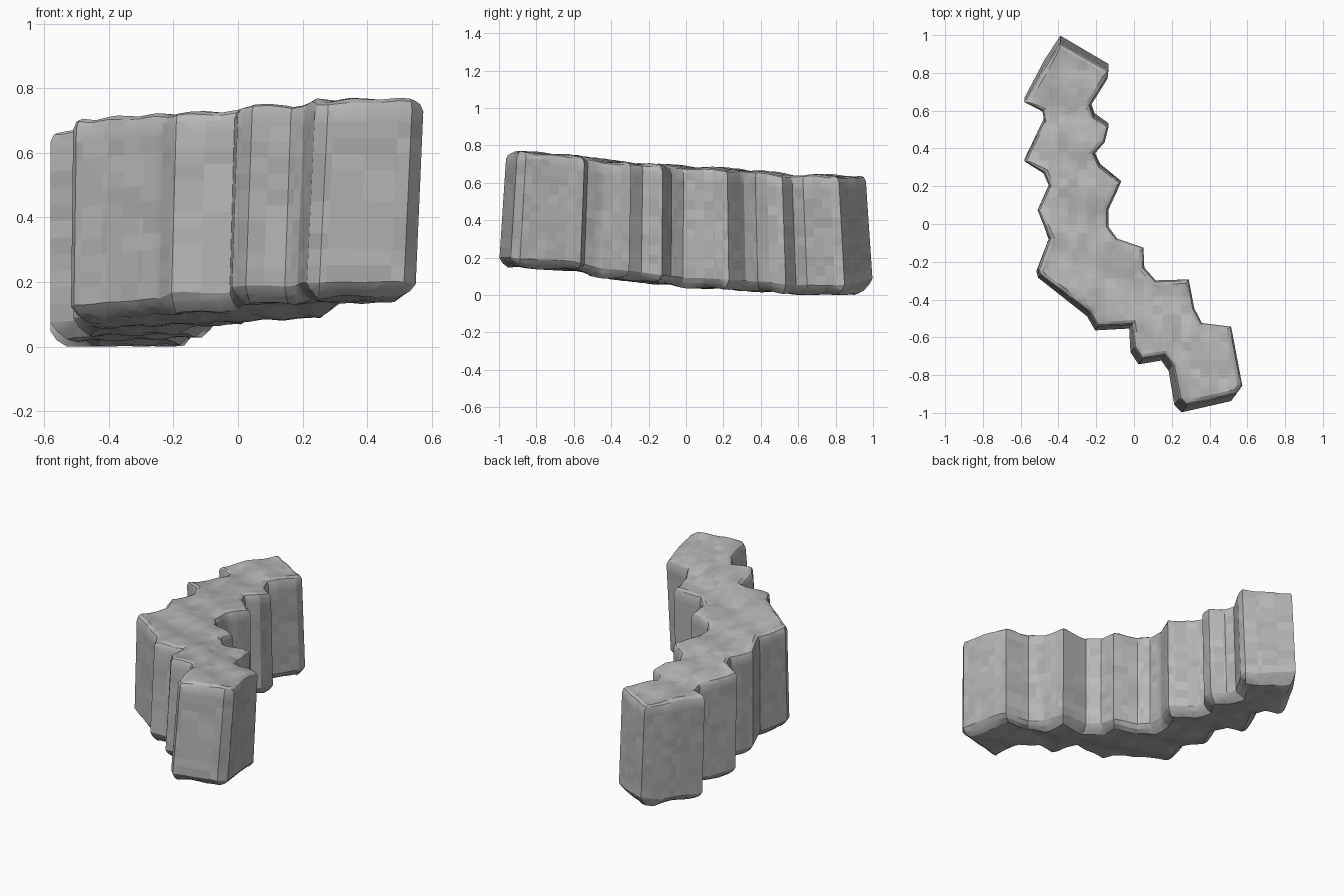
import bpy, bmesh, math, random
from mathutils import Vector

if "Cube" in bpy.data.objects:
    bpy.data.objects.remove(bpy.data.objects["Cube"])

random.seed(7)

# Stepped, curving footprint of the rock wall (clockwise from the back tip)
OUTLINE = [(-.39, 1), (-.135, .85), (-.14, .8), (-.23, .65), (-.21, .59), (-.135, .535),
           (-.155, .45), (-.21, .385), (-.18, .32), (-.07, .23), (-.09, .18), (-.135, .08),
           (-.135, -.015), (-.09, -.08), (.05, -.13), (.055, -.24), (.115, -.31), (.29, -.305),
           (.32, -.465), (.36, -.545), (.515, -.565), (.575, -.89), (.54, -.94), (.28, -1),
           (.24, -.96), (.205, -.78), (.165, -.725), (.045, -.745), (0, -.68), (-.01, -.555),
           (-.19, -.565), (-.235, -.49), (-.5, -.285), (-.51, -.25), (-.45, -.08), (-.51, .075),
           (-.45, .21), (-.48, .28), (-.58, .345), (-.475, .565), (-.485, .62), (-.58, .67),
           (-.475, .87)]
# Height of the top and underside along the wall: (y, z)
TOP = [(-1, .765), (-.75, .755), (-.5, .725), (-.3, .70), (0, .685), (.3, .67), (.6, .64), (1, .635)]
BOTTOM = [(-1, .155), (-.6, .135), (-.5, .105), (-.3, .08), (0, .045), (.3, .03), (.7, .0), (.9, .01), (1, .04)]
# Rounded rim: (height fraction, inset)
RIMS = [(0, .05), (.035, .018), (.075, 0), (.95, 0), (.985, .01), (1, .028)]
CELL = .05


def along(table, y):
    """Linear interpolation in a (y, z) table."""
    y = max(table[0][0], min(table[-1][0], y))
    for (a, za), (b, zb) in zip(table, table[1:]):
        if y <= b:
            return za + (zb - za) * (y - a) / (b - a)


def inset_outline(d):
    """Move each outline point inward by d."""
    pts = [Vector(p) for p in OUTLINE]
    out = []
    for i, p in enumerate(pts):
        e = (pts[(i + 1) % len(pts)] - pts[i - 1]).normalized()
        out.append(p + Vector((e.y, -e.x)) * d)
    return out


def grey(name, v):
    m = bpy.data.materials.new(name)
    m.diffuse_color = (v, v, v, 1)
    m.use_nodes = True
    m.node_tree.nodes["Principled BSDF"].inputs["Base Color"].default_value = m.diffuse_color
    return m


# Wall body: stacked rings closed with caps
bm = bmesh.new()
rings = [[bm.verts.new((p.x, p.y, t)) for p in inset_outline(d)] for t, d in RIMS]
n = len(OUTLINE)
for lo, hi in zip(rings, rings[1:]):
    for i in range(n):
        j = (i + 1) % n
        bm.faces.new((lo[i], lo[j], hi[j], hi[i]))
caps = [bm.faces.new(rings[0]), bm.faces.new(rings[-1])]
bmesh.ops.triangulate(bm, faces=caps)
bmesh.ops.recalc_face_normals(bm, faces=bm.faces[:])

# Slice into a grid of stone patches
for axis, lo, hi, step in ((0, -.6, .6, CELL), (1, -1, 1, CELL), (2, 0, 1, CELL / .62)):
    normal = Vector((0, 0, 0))
    normal[axis] = 1
    for k in range(1, int((hi - lo) / step + .5)):
        bmesh.ops.bisect_plane(bm, geom=bm.verts[:] + bm.edges[:] + bm.faces[:], dist=1e-5,
                               plane_co=normal * (lo + k * step), plane_no=normal)

# Patchy stone shades, one per grid cell
shades = {}
for f in bm.faces:
    c = f.calc_center_median()
    cell = [math.floor(v / s) for v, s in zip(c, (CELL, CELL, CELL / .62))]
    if abs(f.normal.z) < .5:
        cell[0] //= 2
    key = tuple(cell)
    if key not in shades:
        shades[key] = random.choice((0, 1, 1, 2))
    f.material_index = shades[key]

# Slope the top and underside, taper the ends, and roughen the rims
for v in bm.verts:
    x, y, t = v.co
    z0, z1 = along(BOTTOM, y), along(TOP, y)
    wobble = .006 * math.sin(23 * y + 9 * x) + .004 * math.sin(41 * x - 13 * y)
    rim = abs(2 * t - 1) ** 6
    v.co.z = max(0, z0 + (z1 - z0) * t + wobble * rim)
    v.co.y = y * (1 - .04 * t)
    v.co.x = x - .03 * (1 - t) * max(0, -y)

me = bpy.data.meshes.new("rock_wall")
bm.to_mesh(me)
bm.free()
for m in (grey("dark stone", .42), grey("stone", .46), grey("light stone", .50)):
    me.materials.append(m)
wall = bpy.data.objects.new("rock_wall", me)
bpy.context.collection.objects.link(wall)
bpy.context.view_layer.objects.active = wall
wall.select_set(True)
bpy.ops.object.shade_smooth_by_angle(angle=math.radians(25))
